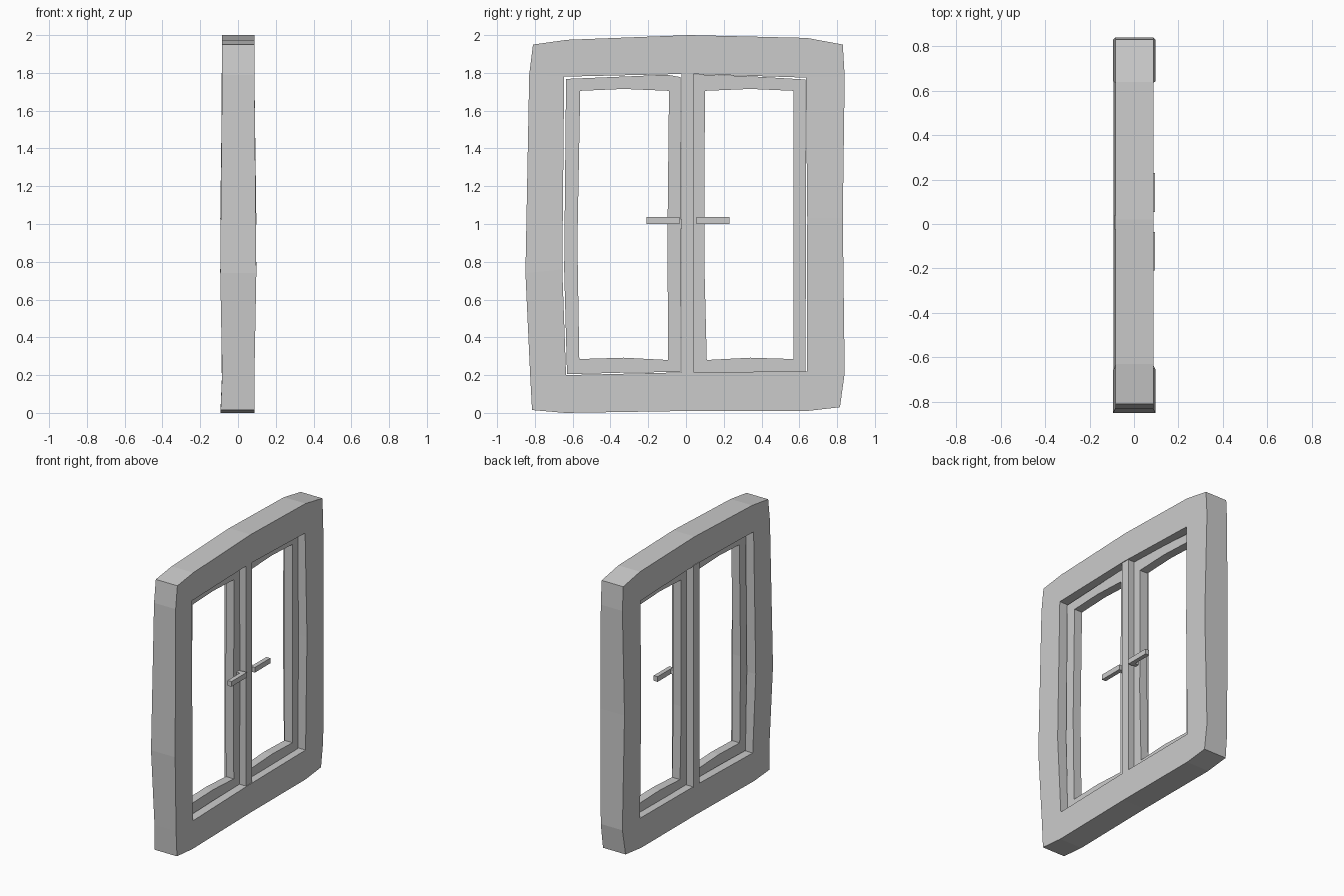
import bpy, bmesh

if "Cube" in bpy.data.objects:
    bpy.data.objects.remove(bpy.data.objects["Cube"])


def mesh_object(name, bm):
    bmesh.ops.recalc_face_normals(bm, faces=bm.faces[:])
    me = bpy.data.meshes.new(name)
    bm.to_mesh(me)
    bm.free()
    ob = bpy.data.objects.new(name, me)
    bpy.context.collection.objects.link(ob)
    return ob


def ring(name, outer, inner, match, front, back):
    """Hand-cut wooden ring; match[i] is the inner point facing outer point i."""
    bm = bmesh.new()

    def loop(pts, depth):
        return [bm.verts.new((depth(y, z), y, z)) for y, z in pts]

    of, ob = loop(outer, front), loop(outer, back)
    nf, nb = loop(inner, front), loop(inner, back)
    n, m = len(outer), len(inner)
    for i in range(n):
        j = (i + 1) % n
        a, b = match[i], match[j]
        for o, q in ((of, nf), (ob, nb)):
            bm.faces.new([o[i], o[j], q[b]] + ([q[a]] if a != b else []))
        bm.faces.new((of[i], of[j], ob[j], ob[i]))
    for i in range(m):
        j = (i + 1) % m
        bm.faces.new((nf[i], nf[j], nb[j], nb[i]))
    return mesh_object(name, bm)


def box(name, x, y, z):
    bm = bmesh.new()
    bmesh.ops.create_cube(bm, size=1)
    for v in bm.verts:
        v.co = [(lo + hi) / 2 + c * (hi - lo) for c, (lo, hi) in zip(v.co, (x, y, z))]
    return mesh_object(name, bm)


# Outer frame, slightly bowed with clipped corners
outer = [(-.64, 0), (0, .01), (.64, .01), (.815, .03), (.84, .21), (.83, 1.03),
         (.84, 1.78), (.83, 1.95), (.64, 1.985), (.02, 2.0), (-.63, 1.975),
         (-.81, 1.95), (-.83, 1.79), (-.85, .74), (-.825, .2), (-.815, .015)]
inner = [(-.635, .2), (0, .215), (.64, .22), (.642, 1.03),
         (.635, 1.775), (0, 1.795), (-.645, 1.78), (-.655, .76)]
match = [0, 1, 2, 2, 2, 3, 4, 4, 4, 5, 6, 6, 6, 7, 0, 0]


def mid_bulge(z):
    return .01 if .6 < z < 1.3 else 0


ring("window_frame", outer, inner, match,
     lambda y, z: .087 + mid_bulge(z),
     lambda y, z: -.084 - mid_bulge(z) - (.008 if z < .1 else 0))

# Two casement sashes
left_out = [(-.63, .205), (-.33, .213), (-.03, .217), (-.025, 1.0),
            (-.03, 1.778), (-.1, 1.79), (-.635, 1.768), (-.645, .76)]
left_in = [(-.565, .285), (-.33, .292), (-.095, .28), (-.098, .95),
           (-.09, 1.705), (-.33, 1.715), (-.56, 1.705), (-.575, .9)]
right_out = [(.035, .217), (.34, .217), (.632, .217), (.636, 1.0),
             (.632, 1.765), (.34, 1.782), (.04, 1.792), (.035, .85)]
right_in = [(.11, .28), (.34, .292), (.57, .285), (.57, .95),
            (.57, 1.705), (.34, 1.715), (.1, 1.705), (.097, .8)]
for side, o, i in (("left", left_out, left_in), ("right", right_out, right_in)):
    ring(side + "_sash", o, i, list(range(8)),
         lambda y, z: .033, lambda y, z: -.03)

# Centre post between the sashes
box("centre_mullion", (-.088, .082), (-.025, .04), (.21, 1.8))

# L-shaped handles, one per sash
for side, s, y0, y1 in (("left", -1, .035, .21), ("right", 1, .055, .23)):
    span = sorted((s * y0, s * y1))
    foot = sorted((s * y0, s * (y0 + .03)))
    box(side + "_handle_bar", (.064, .095), span, (1.0, 1.037))
    box(side + "_handle_stem", (.03, .066), foot, (1.003, 1.034))
